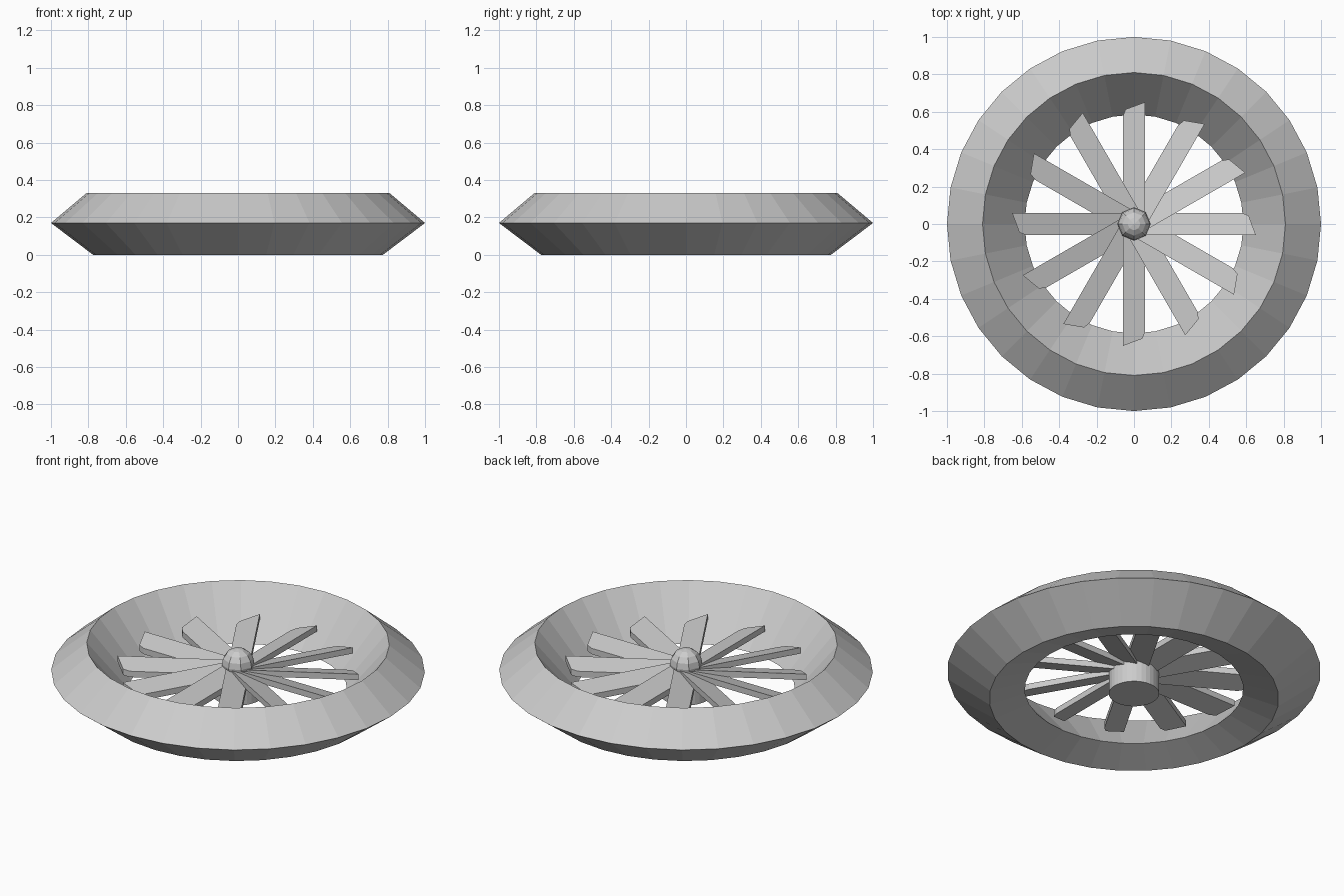
import bpy
from math import sin, cos, pi

if "Cube" in bpy.data.objects:
    bpy.data.objects.remove(bpy.data.objects["Cube"])


def make_object(name, verts, faces):
    mesh = bpy.data.meshes.new(name)
    mesh.from_pydata(verts, [], faces)
    mesh.update()
    obj = bpy.data.objects.new(name, mesh)
    bpy.context.collection.objects.link(obj)
    return obj


def lathe_ring(name, profile, segments):
    """Revolve a closed (radius, z) profile around z."""
    n = len(profile)
    verts = [(r * cos(2 * pi * i / segments), r * sin(2 * pi * i / segments), z)
             for i in range(segments) for r, z in profile]
    faces = []
    for i in range(segments):
        j = (i + 1) % segments
        for k in range(n):
            m = (k + 1) % n
            faces.append((i * n + k, j * n + k, j * n + m, i * n + m))
    return make_object(name, verts, faces)


# Outer duct ring
lathe_ring("duct_ring", [(0.775, 0), (1.0, 0.17), (0.81, 0.33), (0.585, 0.06)], 32)

# Motor hub below the blades
bpy.ops.mesh.primitive_cylinder_add(vertices=32, radius=0.135, depth=0.13,
                                    location=(0, 0, 0.095))
bpy.context.object.name = "motor_hub"

# Dome cap above the blades
bpy.ops.mesh.primitive_uv_sphere_add(segments=8, ring_count=8, radius=0.088,
                                     location=(0, 0, 0.215))
bpy.context.object.name = "hub_cap"

# Pitched blades: outline as (across, along), the clockwise edge is higher
OUTLINE = [(-0.06, 0.03), (0.06, 0.03), (0.06, 0.652), (-0.045, 0.613), (-0.06, 0.575)]
THICKNESS = 0.035


def blade(index, count):
    a = 2 * pi * index / count
    n = len(OUTLINE)
    verts = []
    for drop in (THICKNESS, 0):
        for x, y in OUTLINE:
            z = 0.19 + 0.27 * x - drop
            verts.append((x * cos(a) - y * sin(a), x * sin(a) + y * cos(a), z))
    faces = [tuple(reversed(range(n))), tuple(range(n, 2 * n))]
    faces += [(k, (k + 1) % n, (k + 1) % n + n, k + n) for k in range(n)]
    make_object(f"fan_blade_{index + 1}", verts, faces)


for i in range(12):
    blade(i, 12)
